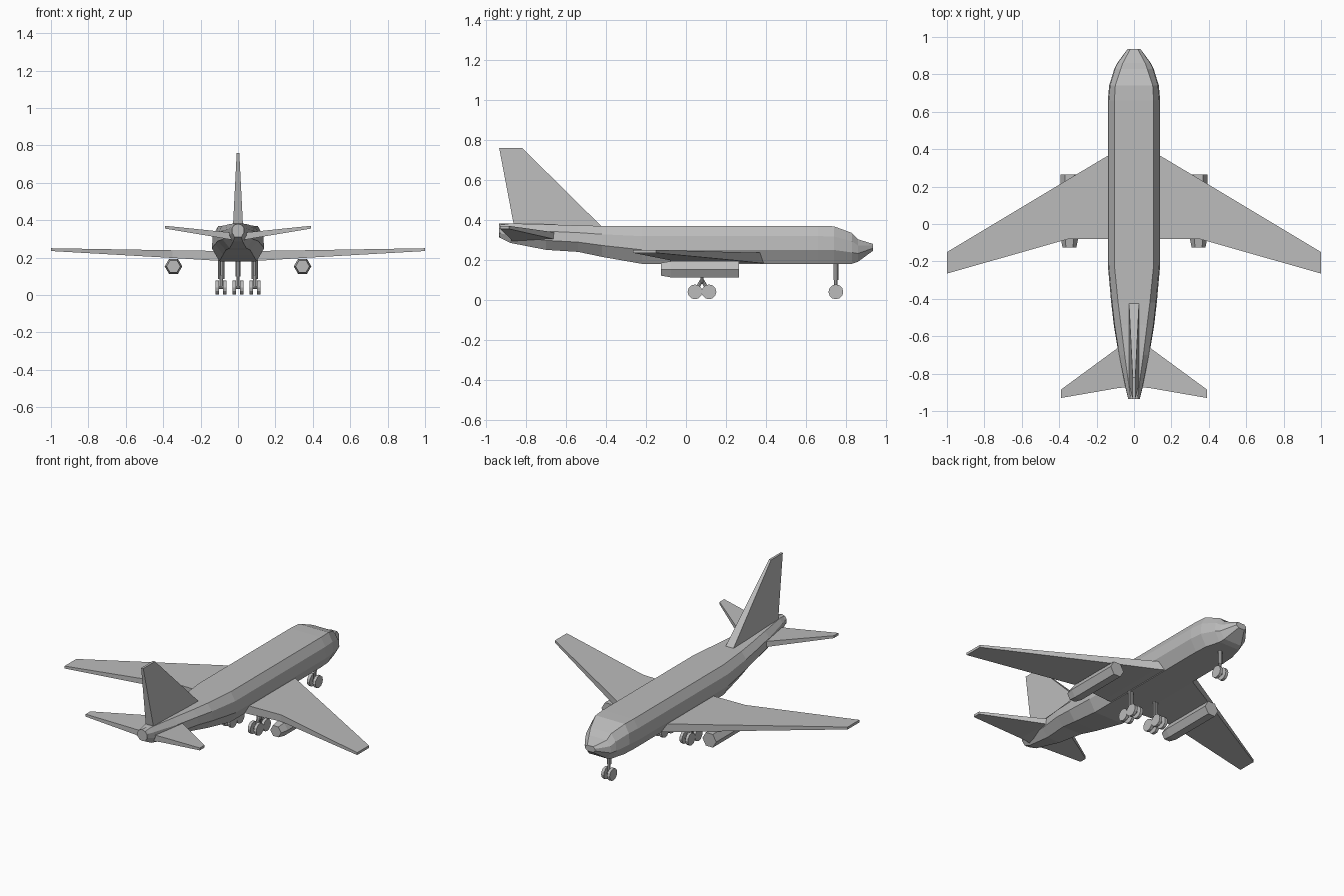
import bpy, bmesh
from math import pi
from mathutils import Matrix, Vector

cube = bpy.data.objects.get("Cube")
if cube:
    bpy.data.objects.remove(cube)

grey = bpy.data.materials.new("light_grey")
grey.use_nodes = True
grey.diffuse_color = (0.5, 0.5, 0.5, 1)
grey.node_tree.nodes["Principled BSDF"].inputs["Base Color"].default_value = (0.5, 0.5, 0.5, 1)


def finish(name, bm):
    bmesh.ops.recalc_face_normals(bm, faces=bm.faces)
    mesh = bpy.data.meshes.new(name)
    bm.to_mesh(mesh)
    bm.free()
    mesh.materials.append(grey)
    obj = bpy.data.objects.new(name, mesh)
    bpy.context.collection.objects.link(obj)
    return obj


def loft(name, rings):
    """Skin a list of equal-length point rings and cap both ends."""
    bm = bmesh.new()
    loops = [[bm.verts.new(p) for p in ring] for ring in rings]
    n = len(loops[0])
    for a, b in zip(loops, loops[1:]):
        for i in range(n):
            j = (i + 1) % n
            bm.faces.new((a[i], a[j], b[j], b[i]))
    bm.faces.new(loops[0])
    bm.faces.new(loops[-1])
    return finish(name, bm)


def rod(name, start, end, radius, sides=8, turn=0):
    """Straight prism between two points."""
    a, b = Vector(start), Vector(end)
    axis = b - a
    bm = bmesh.new()
    bmesh.ops.create_cone(bm, cap_ends=True, segments=sides, radius1=radius,
                          radius2=radius, depth=axis.length)
    spin = axis.to_track_quat('Z', 'Y').to_matrix().to_4x4()
    bm.transform(Matrix.Translation((a + b) / 2) @ spin @ Matrix.Rotation(turn, 4, 'Z'))
    return finish(name, bm)


# Fuselage: y, top, bottom, roof half-width, belly half-width, full half-width
stations = [
    (-0.93, 0.375, 0.31, 0.018, 0.018, 0.032),
    (-0.88, 0.382, 0.285, 0.025, 0.025, 0.045),
    (-0.70, 0.378, 0.25, 0.05, 0.045, 0.082),
    (-0.54, 0.372, 0.24, 0.07, 0.065, 0.108),
    (-0.42, 0.37, 0.215, 0.085, 0.08, 0.122),
    (-0.22, 0.37, 0.18, 0.105, 0.1, 0.14),
    (0.66, 0.37, 0.18, 0.105, 0.1, 0.14),
    (0.74, 0.368, 0.18, 0.1, 0.095, 0.133),
    (0.83, 0.335, 0.18, 0.07, 0.07, 0.105),
    (0.86, 0.303, 0.19, 0.06, 0.06, 0.09),
    (0.935, 0.28, 0.245, 0.02, 0.02, 0.035),
]
rings = []
for y, top, bottom, roof, belly, wide in stations:
    h = top - bottom
    half = [(roof, top), (wide * 0.96, top - 0.27 * h),
            (wide, bottom + 0.37 * h), (belly, bottom)]
    rings.append([(x, y, z) for x, z in half] + [(-x, y, z) for x, z in reversed(half)])
loft("fuselage", rings)
rod("tail_cone", (0, -0.935, 0.346), (0, -0.84, 0.346), 0.035, 10)


def panel(name, side, ribs):
    """Wing-like slab; each rib is x, front y, back y, bottom z, top z."""
    loft(name, [[(side * x, f, lo), (side * x, f, hi), (side * x, b, hi), (side * x, b, lo)]
                for x, f, b, lo, hi in ribs])


# Fin
fin = [(-0.42, -0.86, 0.365, 0.027), (-0.82, -0.935, 0.76, 0.007)]
loft("tail_fin", [[(-w, f, z), (w, f, z), (w, b, z), (-w, b, z)] for f, b, z, w in fin])


def wheel_pair(name, x, y):
    rod(name + "_axle", (x - 0.022, y, 0.04), (x + 0.022, y, 0.04), 0.008)
    for s in (-1, 1):
        rod(name + "_wheel", (x + s * 0.011, y, 0.04), (x + s * 0.029, y, 0.04), 0.037, 12)


for side, label in ((1, "left"), (-1, "right")):
    # Wings and tailplanes
    panel(label + "_wing", side, [(0.05, 0.42, -0.08, 0.182, 0.235),
                                  (0.14, 0.365, -0.08, 0.185, 0.236),
                                  (0.35, 0.24, -0.08, 0.198, 0.239),
                                  (1.0, -0.15, -0.265, 0.235, 0.25)])
    panel(label + "_tailplane", side, [(0.02, -0.61, -0.87, 0.292, 0.332),
                                       (0.09, -0.665, -0.878, 0.305, 0.339),
                                       (0.39, -0.885, -0.93, 0.355, 0.37)])

    # Hexagonal engine with a recessed intake and a spinner
    x = side * 0.345
    engine = rod(label + "_engine", (x, -0.075, 0.153), (x, 0.265, 0.153), 0.047, 6)
    bm = bmesh.new()
    bm.from_mesh(engine.data)
    # Point the hexagon's corners sideways
    if max(v.co.z for v in bm.verts) - 0.153 > 0.045:
        bmesh.ops.rotate(bm, verts=bm.verts, cent=(x, 0, 0.153),
                         matrix=Matrix.Rotation(pi / 6, 3, 'Y'))
    intake = [f for f in bm.faces if f.normal.y > 0.9]
    bmesh.ops.inset_region(bm, faces=intake, thickness=0.01)
    bmesh.ops.translate(bm, verts=list({v for f in intake for v in f.verts}), vec=(0, -0.05, 0))
    bm.to_mesh(engine.data)
    bm.free()
    rod(label + "_engine_spinner", (x, 0.2, 0.153), (x, 0.245, 0.153), 0.012, 6)

    # Main gear: twin posts, splayed legs, two wheel pairs
    x = side * 0.09
    name = label + "_main_gear"
    for s in (-1, 1):
        rod(name + "_post", (x + s * 0.009, 0.08, 0.085), (x + s * 0.009, 0.08, 0.2), 0.008)
    for y in (0.045, 0.115):
        rod(name + "_leg", (x, 0.08, 0.1), (x, y, 0.04), 0.009)
        wheel_pair(name, x, y)

# Nose gear
rod("nose_gear_post", (0, 0.75, 0.1), (0, 0.75, 0.2), 0.013)
rod("nose_gear_leg", (0, 0.75, 0.04), (0, 0.75, 0.11), 0.009)
wheel_pair("nose_gear", 0, 0.75)
